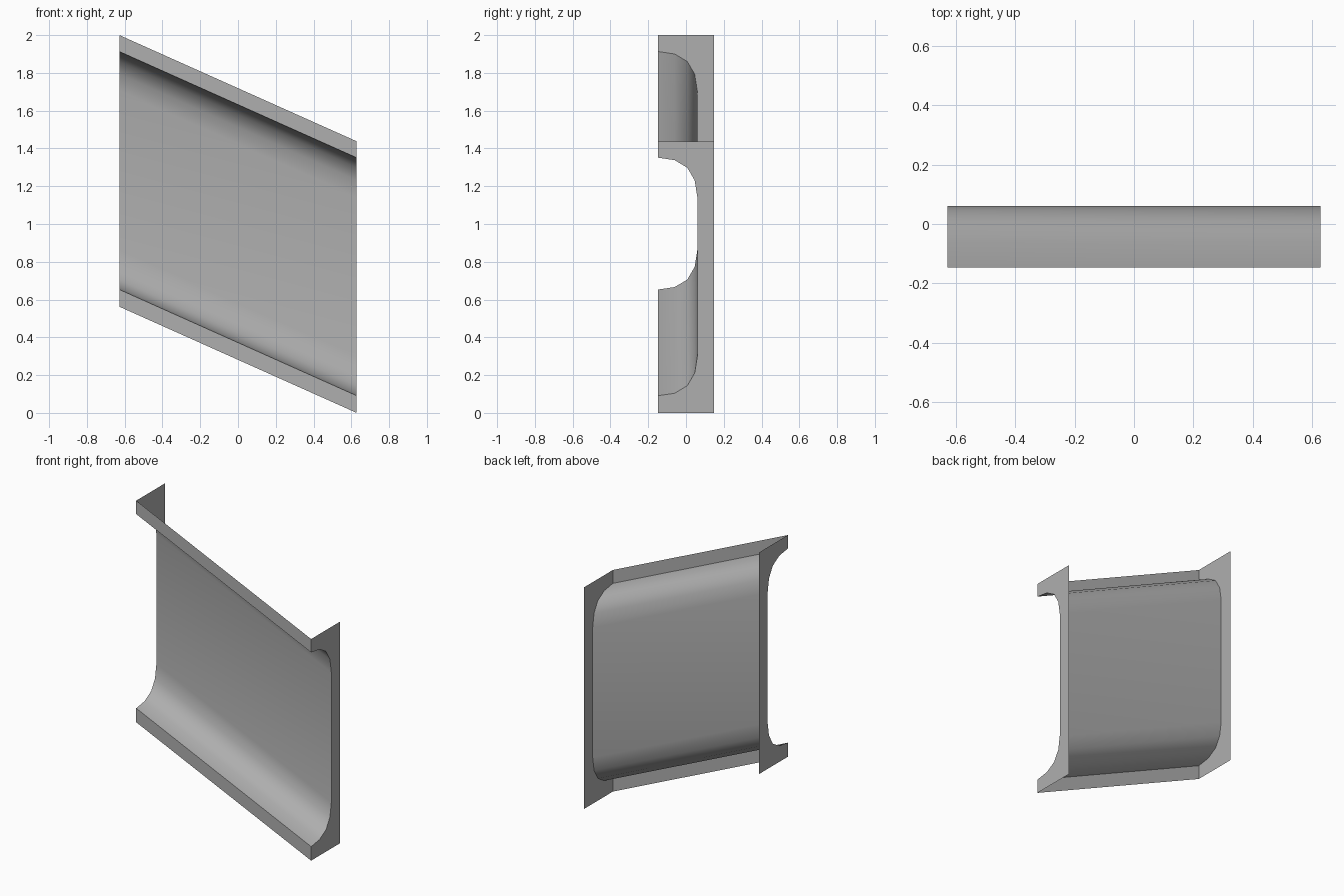
import bpy

if "Cube" in bpy.data.objects:
    bpy.data.objects.remove(bpy.data.objects["Cube"])

X, Y, H, DROP = 0.628, 0.147, 1.438, 0.562   # half length, half depth, end height, slope drop

# Channel profile (y, z) measured from the bottom of an end, mirrored for the upper half
lower = [(-Y, 0.091), (-0.06, 0.104), (0.007, 0.144), (0.046, 0.211), (0.06, 0.30)]
profile = lower + [(y, H + 0.004 - z) for y, z in reversed(lower)]

# Darker grey finish for every part
grey = bpy.data.materials.new("dark_grey")
grey.diffuse_color = (0.43, 0.43, 0.43, 1)
grey.use_nodes = True
grey.node_tree.nodes["Principled BSDF"].inputs["Base Color"].default_value = grey.diffuse_color


def place(x, points):
    """Stand a (y, z) outline at x, raised along the slope."""
    lift = DROP * (X - x) / (2 * X)
    return [(x, y, z + lift) for y, z in points]


def add_mesh(name, verts, faces):
    mesh = bpy.data.meshes.new(name)
    mesh.from_pydata(verts, [], faces)
    mesh.materials.append(grey)
    obj = bpy.data.objects.new(name, mesh)
    bpy.context.collection.objects.link(obj)
    return obj


def sloped_strip(name, points):
    """Sheet running from the left end to the right end."""
    n = len(points)
    faces = [(i + 1, i, i + n, i + n + 1) for i in range(n - 1)]
    return add_mesh(name, place(-X, points) + place(X, points), faces)


# Curved inner panel, open behind
panel = sloped_strip("curved_panel", profile)
bpy.context.view_layer.objects.active = panel
panel.select_set(True)
bpy.ops.object.shade_smooth_by_angle(angle=0.7)

# Flat front lips
sloped_strip("lower_lip", [(-Y, 0), profile[0]])
sloped_strip("upper_lip", [profile[-1], (-Y, H)])

# C-shaped end plates
outline = [(-Y, 0), (Y, 0), (Y, H), (-Y, H)] + profile[::-1]
n = len(outline)
add_mesh("right_end_plate", place(X, outline), [range(n)])
add_mesh("left_end_plate", place(-X, outline), [range(n - 1, -1, -1)])
